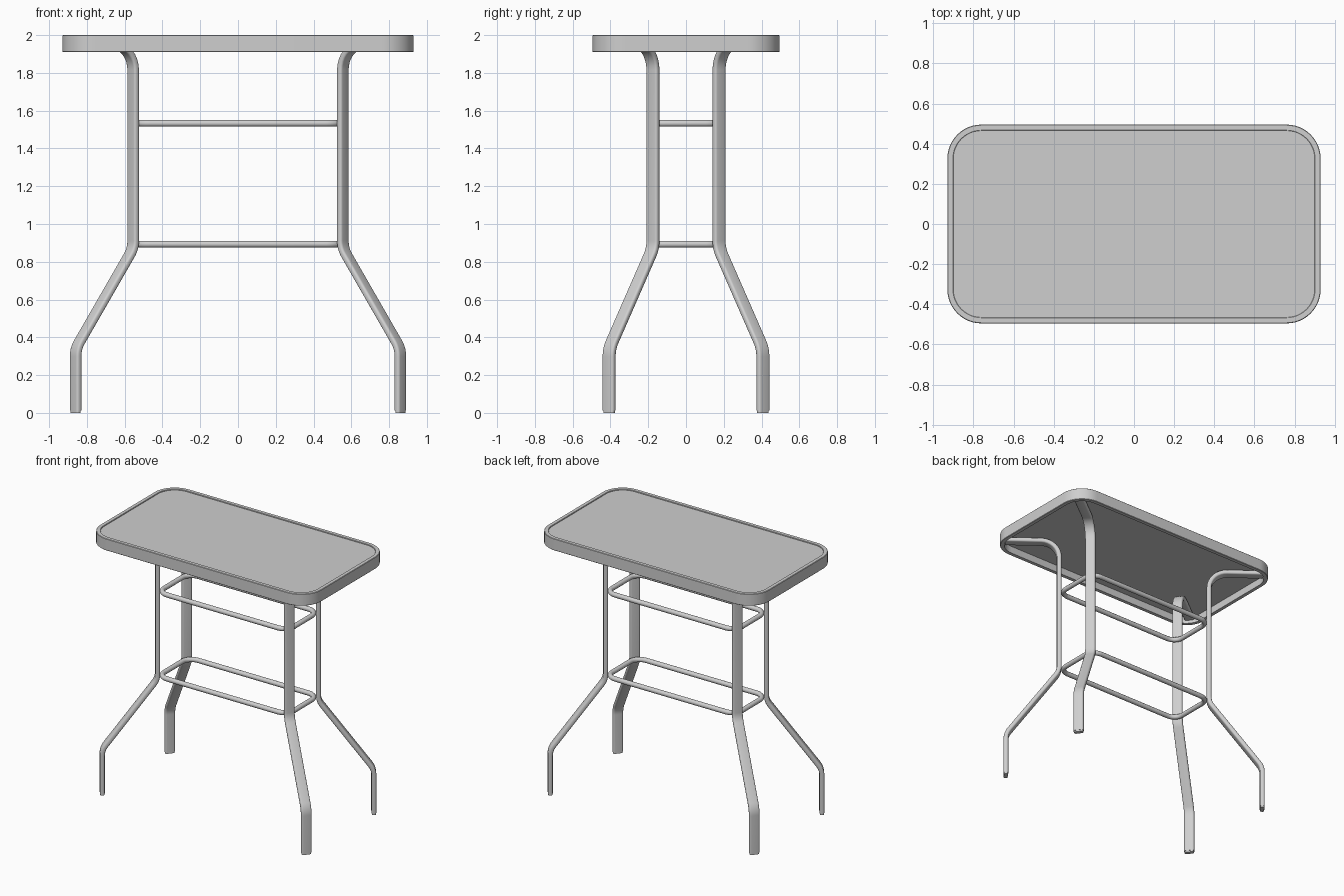
import bpy, bmesh, math
from mathutils import Vector

if "Cube" in bpy.data.objects:
    bpy.data.objects.remove(bpy.data.objects["Cube"])

grey = bpy.data.materials.new("light grey metal")
grey.diffuse_color = (0.62, 0.62, 0.62, 1)
grey.use_nodes = True
grey.node_tree.nodes["Principled BSDF"].inputs["Base Color"].default_value = grey.diffuse_color


def fillet(pts, radius, closed, steps=6):
    """Round the corners of a 2D path."""
    pts = [Vector(p) for p in pts]
    n, out = len(pts), []
    for i, p in enumerate(pts):
        if not closed and i in (0, n - 1):
            out.append(p)
            continue
        a = (pts[i - 1] - p).normalized()
        b = (pts[(i + 1) % n] - p).normalized()
        half = a.angle(b) / 2
        centre = p + (a + b).normalized() * radius / math.sin(half)
        t = radius / math.tan(half)
        s, e = p + a * t - centre, p + b * t - centre
        ang = s.angle(e)
        for k in range(steps + 1):
            f = k / steps
            q = (s * math.sin((1 - f) * ang) + e * math.sin(f * ang)) / math.sin(ang)
            out.append(centre + q)
    return out


def rounded_rect(hx, hy, r, steps=6):
    return fillet([(hx, hy), (-hx, hy), (-hx, -hy), (hx, -hy)], r, True, steps)


def finish(name, bm):
    bmesh.ops.recalc_face_normals(bm, faces=bm.faces)
    me = bpy.data.meshes.new(name)
    bm.to_mesh(me)
    bm.free()
    ob = bpy.data.objects.new(name, me)
    me.materials.append(grey)
    bpy.context.collection.objects.link(ob)
    bpy.ops.object.select_all(action='DESELECT')
    bpy.context.view_layer.objects.active = ob
    ob.select_set(True)
    bpy.ops.object.shade_smooth_by_angle(angle=math.radians(35))
    return ob


def sweep(name, path, section, place, closed):
    """Sweep a section (in-plane offset, sideways offset) along a flat path."""
    bm = bmesh.new()
    n, m, rings = len(path), len(section), []
    for i, p in enumerate(path):
        prev = path[i - 1] if closed or i > 0 else p
        nxt = path[(i + 1) % n] if closed or i < n - 1 else p
        a, b = (p - prev), (nxt - p)
        t = (a.normalized() + b.normalized()).normalized()
        normal = Vector((t.y, -t.x))
        rings.append([bm.verts.new(place(*(p + normal * u), v)) for u, v in section])
    for i in range(n if closed else n - 1):
        r, s = rings[i], rings[(i + 1) % n]
        for j in range(m):
            k = (j + 1) % m
            bm.faces.new((r[j], r[k], s[k], s[j]))
    if not closed:
        bm.faces.new(rings[0])
        bm.faces.new(rings[-1])
    return finish(name, bm)


# Table top: raised rim around a slightly recessed panel
rim_profile = [(-0.003, -0.045), (0, -0.042), (0, 0.042), (-0.003, 0.045),
               (-0.028, 0.045), (-0.03, 0.043), (-0.03, -0.045)]
sweep("table_rim", rounded_rect(0.93, 0.495, 0.17, 12), rim_profile,
      lambda x, y, v: (x, y, 1.955 + v), True)

bm = bmesh.new()
panel = bm.faces.new([bm.verts.new((p.x, p.y, 1.965))
                      for p in rounded_rect(0.901, 0.466, 0.141, 12)])
top = bmesh.ops.extrude_face_region(bm, geom=[panel])
bmesh.ops.translate(bm, vec=(0, 0, 0.028),
                    verts=[g for g in top["geom"] if isinstance(g, bmesh.types.BMVert)])
bm.faces.ensure_lookup_table()
finish("table_panel", bm)

# Legs: flat oval tube bent in the diagonal plane of each corner
leg_section = rounded_rect(0.017, 0.037, 0.013, 4)
cap_section = rounded_rect(0.0145, 0.0335, 0.011, 4)
leg_path = fillet([(0.383, 0.012), (0.383, 0.34), (0, 0.87),
                   (0, 1.946), (0.385, 1.946)], 0.13, False, 8)
cap_path = [Vector((0.383, 0)), Vector((0.383, 0.03))]
angle = math.atan2(0.232, 0.305)
c, s = math.cos(angle), math.sin(angle)

for sx, side in ((-1, "left"), (1, "right")):
    for sy, end in ((-1, "front"), (1, "back")):
        def place(d, z, v, sx=sx, sy=sy):
            return (sx * (0.555 + d * c - v * s), sy * (0.175 + d * s + v * c), z)
        sweep(f"leg_{end}_{side}", leg_path, leg_section, place, False)
        sweep(f"foot_cap_{end}_{side}", cap_path, cap_section, place, False)

# Two rounded brace rings joining the legs
tube = [(0.018 * math.cos(k * math.tau / 12), 0.018 * math.sin(k * math.tau / 12))
        for k in range(12)]
for name, height in (("lower_brace_ring", 0.893), ("upper_brace_ring", 1.533)):
    sweep(name, rounded_rect(0.546, 0.186, 0.08, 8), tube,
          lambda x, y, v, h=height: (x, y, h + v), True)
